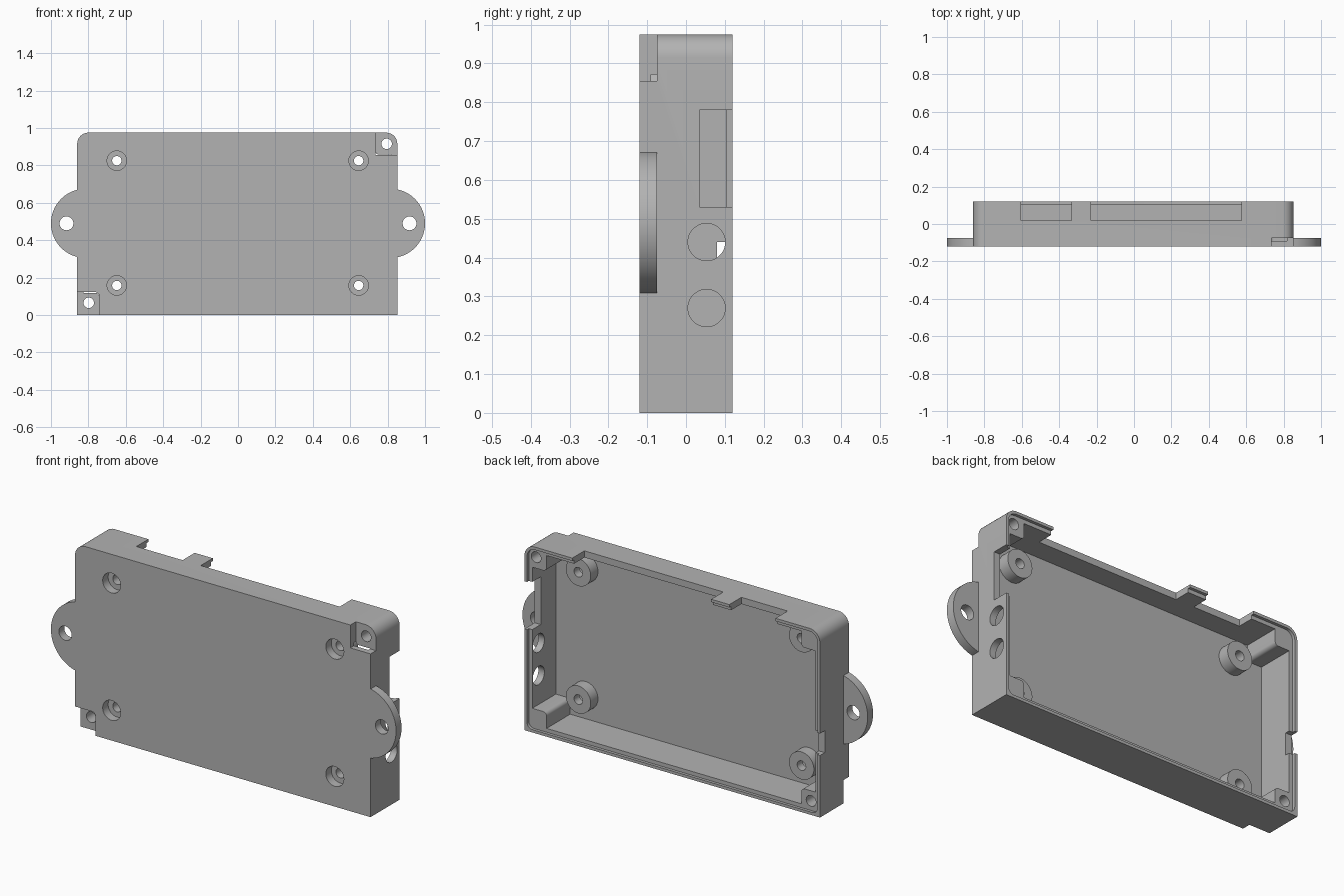
import bpy, bmesh, math
from mathutils import Vector, Matrix

old = bpy.data.objects.get("Cube")
if old:
    bpy.data.objects.remove(old, do_unlink=True)

# Single plain grey plastic
grey = bpy.data.materials.new("grey_plastic")
grey.use_nodes = True
COLOUR = (0.45, 0.45, 0.45, 1)
grey.diffuse_color = COLOUR
grey.node_tree.nodes["Principled BSDF"].inputs["Base Color"].default_value = COLOUR

# Main dimensions
LEFT, RIGHT, TOP = -0.86, 0.852, 0.975
FRONT, BACK = -0.12, 0.12
SHELF, FLOOR, STEP = -0.075, -0.09, 0.105
WALL, LIP, POST = 0.035, 0.015, 0.118


def link(name, bm):
    bmesh.ops.recalc_face_normals(bm, faces=bm.faces)
    mesh = bpy.data.meshes.new(name)
    bm.to_mesh(mesh)
    bm.free()
    mesh.materials.append(grey)
    ob = bpy.data.objects.new(name, mesh)
    bpy.context.collection.objects.link(ob)
    return ob


def prism(name, corners, y0, y1):
    """Extrude an (x, z, radius) outline along y, rounding its corners."""
    pts = []
    for i, (x, z, r) in enumerate(corners):
        p = Vector((x, z))
        if r == 0:
            pts.append(p)
            continue
        a = (Vector(corners[i - 1][:2]) - p).normalized() * r
        b = (Vector(corners[(i + 1) % len(corners)][:2]) - p).normalized() * r
        for k in range(9):
            t = k / 8 * math.pi / 2
            pts.append(p + a * (1 - math.sin(t)) + b * (1 - math.cos(t)))
    bm = bmesh.new()
    face = bm.faces.new([bm.verts.new((p.x, y0, p.y)) for p in pts])
    out = bmesh.ops.extrude_face_region(bm, geom=[face])
    verts = [g for g in out["geom"] if isinstance(g, bmesh.types.BMVert)]
    bmesh.ops.translate(bm, verts=verts, vec=(0, y1 - y0, 0))
    return link(name, bm)


def box(name, x0, x1, y0, y1, z0, z1):
    return prism(name, [(x0, z0, 0), (x1, z0, 0), (x1, z1, 0), (x0, z1, 0)], y0, y1)


def rod(name, centre, radius, length, axis="Y", sides=48):
    bm = bmesh.new()
    turn = Matrix.Rotation(math.pi / 2, 4, "X" if axis == "Y" else "Y")
    bmesh.ops.create_cone(bm, cap_ends=True, segments=sides, radius1=radius,
                          radius2=radius, depth=length,
                          matrix=Matrix.Translation(centre) @ turn)
    return link(name, bm)


def rod_y(name, x, z, radius, y0, y1):
    return rod(name, (x, (y0 + y1) / 2, z), radius, y1 - y0)


def combine(target, tool, operation="DIFFERENCE"):
    mod = target.modifiers.new("join", "BOOLEAN")
    mod.operation, mod.solver, mod.object = operation, "EXACT", tool
    bpy.context.view_layer.objects.active = target
    bpy.ops.object.modifier_apply(modifier=mod.name)
    bpy.data.objects.remove(tool, do_unlink=True)


# Solid case with two rounded top corners
case = prism("enclosure_shell", [(LEFT, 0, 0), (RIGHT, 0, 0),
             (RIGHT, TOP, 0.06), (LEFT, TOP, 0.06)], FRONT, BACK)

# Round mounting ears
for side in (-1, 1):
    combine(case, rod("ear", (side * 0.815, (FRONT + SHELF) / 2, 0.49),
                      0.185, SHELF - FRONT, sides=96), "UNION")
    combine(case, rod_y("ear_hole", side * 0.917, 0.49, 0.037, -0.2, 0))

# Cavity that leaves a solid post in each corner
x0, x1, z0, z1 = LEFT + WALL, RIGHT - WALL, WALL, TOP - WALL
px0, px1, pz0, pz1 = LEFT + POST, RIGHT - POST, POST, TOP - POST
R = 0.02
combine(case, prism("cavity", [
    (px0, z0, 0), (px1, z0, 0), (px1, pz0, R), (x1, pz0, 0),
    (x1, pz1, 0), (px1, pz1, R), (px1, z1, 0), (px0, z1, 0),
    (px0, pz1, R), (x0, pz1, 0), (x0, pz0, 0), (px0, pz0, R)], FLOOR, 0.2))

# Stepped rim for the cover
combine(case, prism("rim_step", [
    (LEFT + LIP, LIP, 0.03), (RIGHT - LIP, LIP, 0.03),
    (RIGHT - LIP, TOP - LIP, 0.045), (LEFT + LIP, TOP - LIP, 0.045)], STEP, 0.2))

# Screw bosses with countersunk holes
for x in (-0.648, 0.645):
    for z in (0.158, 0.825):
        combine(case, rod_y("boss", x, z, 0.072, -0.105, -0.03), "UNION")
        combine(case, rod_y("counterbore", x, z, 0.052, -0.2, SHELF))
        combine(case, rod_y("boss_hole", x, z, 0.025, -0.2, 0.1))

# Front recesses and screw holes in two opposite corners
combine(case, box("recess", 0.735, 1, -0.2, SHELF, 0.855, 1.1))
combine(case, prism("recess", [(-1, -0.1, 0), (-0.742, -0.1, 0),
                               (-0.742, 0.122, R), (-1, 0.122, 0)], -0.2, SHELF))
for x, z in ((0.795, 0.915), (-0.798, 0.065)):
    combine(case, rod_y("post_hole", x, z, 0.028, -0.2, 0.2))

# Connector openings in the top and side walls
combine(case, box("top_slot", -0.603, -0.335, 0.02, 0.2, 0.9, 1.1))
combine(case, box("top_slot", -0.23, 0.575, 0.02, 0.2, 0.9, 1.1))
combine(case, box("side_slot", 0.78, 1, 0.035, 0.2, 0.53, 0.78))
combine(case, box("side_notch", -1, -0.78, 0.08, 0.2, 0.325, 0.44))
for z in (0.27, 0.44):
    combine(case, rod("cable_hole", (0.85, 0.053, z), 0.048, 0.2, axis="X"))

# Smooth the round surfaces, keep edges crisp
bpy.ops.object.select_all(action="DESELECT")
case.select_set(True)
bpy.context.view_layer.objects.active = case
bpy.ops.object.shade_smooth_by_angle(angle=math.radians(30))
